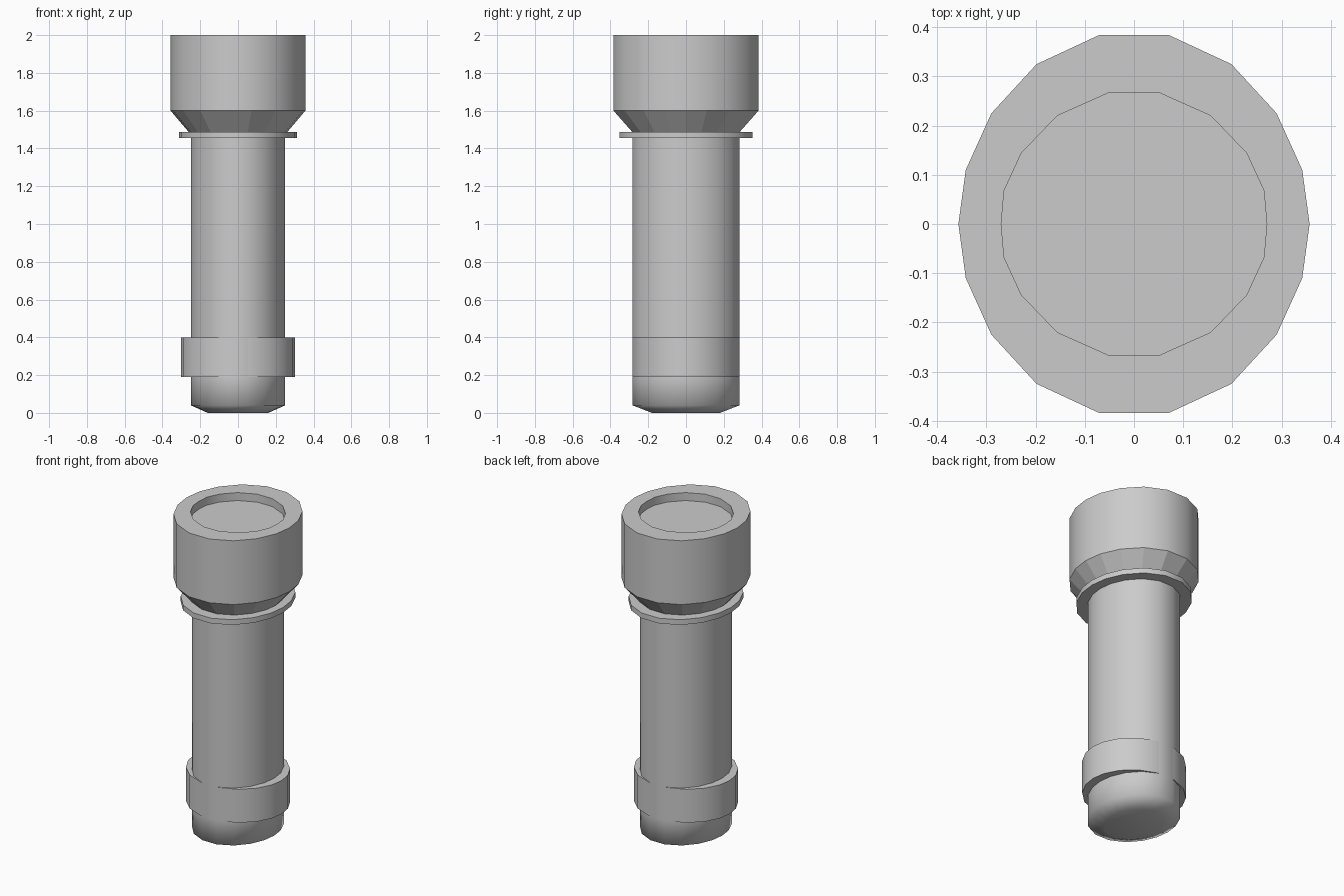
import bpy, bmesh, math

if "Cube" in bpy.data.objects:
    bpy.data.objects.remove(bpy.data.objects["Cube"])

# One quadrant of each 18-sided cross-section, on the +x/+y side
OUTER = [(0.357, 0), (0.342, 0.11), (0.29, 0.225), (0.198, 0.325), (0.071, 0.384)]
INNER = [(0.27, 0), (0.264, 0.068), (0.229, 0.144), (0.156, 0.22), (0.053, 0.266)]


def full_section(quad):
    upper = quad + [(-x, y) for x, y in reversed(quad)]
    return upper + [(x, -y) for x, y in reversed(upper[1:-1])]


def loft(name, rings, smooth_angle=35):
    """Each ring is (half width x, half width y, z, section)."""
    bm = bmesh.new()
    loops = []
    for hx, hy, z, quad in rings:
        sx, sy = hx / quad[0][0], hy / quad[-1][1]
        loops.append([bm.verts.new((x * sx, y * sy, z)) for x, y in full_section(quad)])
    for a, b in zip(loops, loops[1:]):
        for i in range(len(a)):
            j = (i + 1) % len(a)
            bm.faces.new((a[i], a[j], b[j], b[i]))
    bm.faces.new(list(reversed(loops[0])))
    bm.faces.new(loops[-1])
    bmesh.ops.recalc_face_normals(bm, faces=bm.faces)
    mesh = bpy.data.meshes.new(name)
    bm.to_mesh(mesh)
    bm.free()
    ob = bpy.data.objects.new(name, mesh)
    bpy.context.collection.objects.link(ob)
    bpy.ops.object.select_all(action='DESELECT')
    ob.select_set(True)
    bpy.context.view_layer.objects.active = ob
    bpy.ops.object.shade_smooth_by_angle(angle=math.radians(smooth_angle))
    return ob


# Barrel with its softly shaded chamfered tail
loft("barrel", [(0.16, 0.18, 0.0, OUTER), (0.25, 0.283, 0.04, OUTER),
                (0.25, 0.283, 0.19, OUTER), (0.25, 0.283, 1.5, OUTER)], 80)

# Tail band, wider than the barrel only sideways
loft("tail_band", [(0.303, 0.282, 0.19, OUTER), (0.303, 0.282, 0.4, OUTER)])

# Thin flange below the head
loft("neck_flange", [(0.312, 0.352, 1.455, OUTER), (0.312, 0.352, 1.488, OUTER)])

# Head: flared neck, straight bezel and recessed lens
head = loft("head", [(0.262, 0.285, 1.488, OUTER), (0.357, 0.384, 1.6, OUTER),
                     (0.357, 0.384, 2.0, OUTER), (0.27, 0.266, 2.0, INNER),
                     (0.27, 0.266, 1.95, INNER)])
for face in head.data.polygons:
    if face.center.z < 1.59:
        face.use_smooth = False
